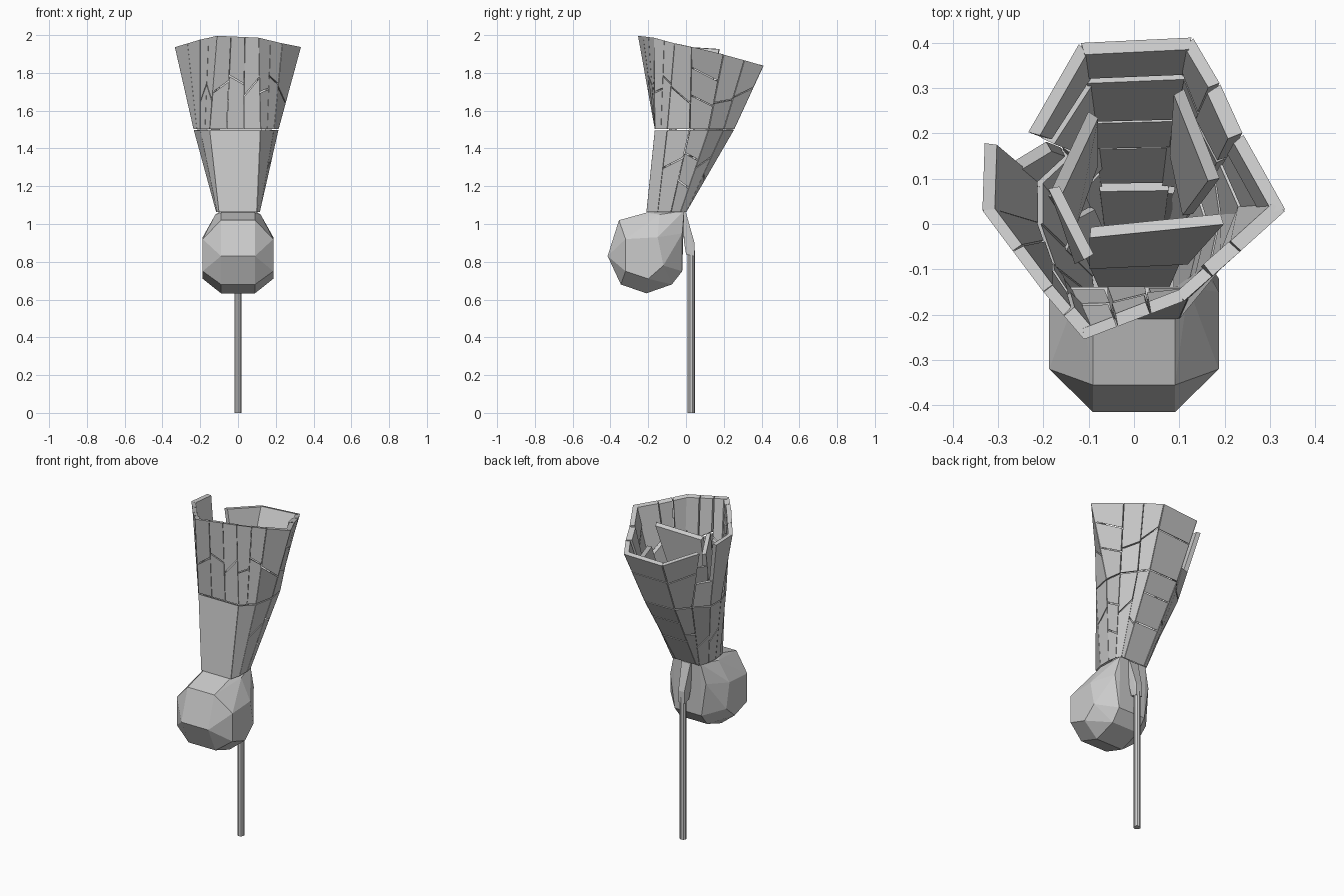
import bpy, bmesh, math, random
from mathutils import Vector

if "Cube" in bpy.data.objects:
    bpy.data.objects.remove(bpy.data.objects["Cube"])
random.seed(4)


def finish(bm, name):
    bmesh.ops.recalc_face_normals(bm, faces=bm.faces)
    me = bpy.data.meshes.new(name)
    bm.to_mesh(me)
    bm.free()
    ob = bpy.data.objects.new(name, me)
    bpy.context.collection.objects.link(ob)
    return ob


def hull(name, pts):
    bm = bmesh.new()
    for p in pts:
        bm.verts.new(p)
    r = bmesh.ops.convex_hull(bm, input=bm.verts)
    loose = [v for v in bm.verts if not v.link_faces]
    bmesh.ops.delete(bm, geom=loose, context='VERTS')
    bmesh.ops.dissolve_limit(bm, angle_limit=math.radians(4), verts=bm.verts, edges=bm.edges)
    return finish(bm, name)


def slab(name, corners, thick):
    """Plate with its outer face on the corners and a slightly smaller inner face."""
    c = [Vector(p) for p in corners]
    mid = sum(c, Vector()) / 4
    n = (c[2] - c[0]).cross(c[3] - c[1]).normalized()
    out = [p + (mid - p).normalized() * 0.004 for p in c]
    inner = [p + (mid - p).normalized() * 0.012 - n * thick for p in c]
    bm = bmesh.new()
    a = [bm.verts.new(p) for p in out]
    b = [bm.verts.new(p) for p in inner]
    bm.faces.new(a)
    bm.faces.new(b[::-1])
    for i in range(4):
        j = (i + 1) % 4
        bm.faces.new((a[j], a[i], b[i], b[j]))
    return finish(bm, name)


# Stem with a wedge tip that joins the funnel
bpy.ops.mesh.primitive_cylinder_add(vertices=10, radius=0.02, depth=0.86, location=(0, 0.027, 0.43))
bpy.context.object.name = "stem"
hull("stem_tip", [(s * w, y, z) for s in (-1, 1) for w, y, z in
                  ((.02, .045, .83), (.02, .045, .9), (.02, 0, .84), (.025, -.01, .9),
                   (.03, 0, 1.06), (.03, -.02, 1.07))])

# Faceted bulb: centre outline plus two smaller side outlines
centre = [(-.415, .83), (-.355, 1.02), (-.21, 1.06), (-.01, 1.07), (-.02, .75),
          (-.075, .68), (-.21, .633), (-.345, .68)]
side = [(-.32, .92), (-.32, .75), (-.2, .71), (-.12, .78), (-.15, .93)]
hull("bulb", [(s * .09, y, z) for s in (-1, 1) for y, z in centre] +
     [(s * .187, y, z) for s in (-1, 1) for y, z in side] +
     [(s * .12, y, z) for s in (-1, 1) for y, z in ((-.14, 1.05), (-.02, .95))])

# Funnel corner rings, counter-clockwise from the front left
base = [(-.1, -.21), (.1, -.21), (.115, -.15), (.115, -.08), (.105, -.03), (.09, 0),
        (.07, 0), (-.07, 0), (-.09, 0), (-.11, -.06), (-.115, -.12), (-.11, -.17)]
mid = [(-.15, -.165), (.12, -.165), (.19, -.1), (.215, .02), (.2, .12), (.14, .2),
       (.1, .255), (-.1, .25), (-.16, .17), (-.235, .1), (-.235, .0), (-.2, -.1)]
rim = [(-.11, -.255, 2.0), (.11, -.17, 1.99), (.235, -.06, 1.96), (.335, .03, 1.94),
       (.24, .2, 1.9), (.19, .31, 1.87), (.13, .412, 1.84), (-.12, .4, 1.83),
       (-.235, .2, 1.86), (-.33, .18, 1.93), (-.335, .03, 1.94), (-.2, -.15, 1.98)]
N = len(base)
rings = [[Vector((x, y, 1.06)) for x, y in base],
         [Vector((x, y, 1.5)) for x, y in mid], [Vector(p) for p in rim]]

# Cuts per panel: (columns, rows) for lower and upper tiers
cuts = [[(1, 1), (1, 1), (1, 2), (1, 3), (1, 2), (1, 2), (1, 3), (1, 2), (1, 2), (1, 2), (1, 1), (1, 1)],
        [(3, 2), (2, 2), (1, 2), (1, 3), (1, 2), (1, 2), (1, 2), (1, 2), (1, 2), (1, 1), (2, 1), (2, 2)]]


def at(tier, i, u, v):
    a, b = rings[tier], rings[tier + 1]
    j = (i + 1) % N
    return a[i].lerp(a[j], u).lerp(b[i].lerp(b[j], u), v)


# Cracked plates of the funnel
for tier, word in enumerate(("lower", "upper")):
    for i in range(N):
        cols, rows = cuts[tier][i]
        for k in range(cols):
            u0, u1 = k / cols, (k + 1) / cols
            shift = random.uniform(-.12, .12)
            tilt = 0 if i == 6 else random.uniform(-.1, .1)
            ends = [(0, 0)] + [(r / rows + shift - tilt, r / rows + shift + tilt)
                               for r in range(1, rows)] + [(1, 1)]
            for r in range(rows):
                if tier == 1 and i == 8 and r == 1:
                    continue  # open notch beside the raised left plate
                (l0, r0), (l1, r1) = ends[r], ends[r + 1]
                slab(f"{word}_plate_{i}_{k}_{r}",
                     [at(tier, i, u0, l0), at(tier, i, u1, r0),
                      at(tier, i, u1, r1), at(tier, i, u0, l1)],
                     random.uniform(.022, .034))

# Loose inner plates inside the funnel
inner = {
    "inner_front_plate": [(-.1, -.1, 1.45), (.12, -.09, 1.45), (.2, .0, 1.86), (-.1, -.03, 1.84)],
    "inner_low_plate": [(-.08, -.14, 1.15), (.08, -.14, 1.15), (.11, -.07, 1.52), (-.11, -.07, 1.5)],
    "inner_right_plate": [(.13, .02, 1.4), (.1, .16, 1.4), (.11, .3, 1.78), (.19, .1, 1.76)],
    "inner_left_plate": [(-.1, .14, 1.35), (-.15, .0, 1.35), (-.19, .06, 1.72), (-.1, .25, 1.74)],
    "inner_left_front_plate": [(-.16, .0, 1.5), (-.13, -.09, 1.5), (-.11, -.08, 1.85), (-.19, .08, 1.8)],
}
for name, c in inner.items():
    slab(name, c, .025)
